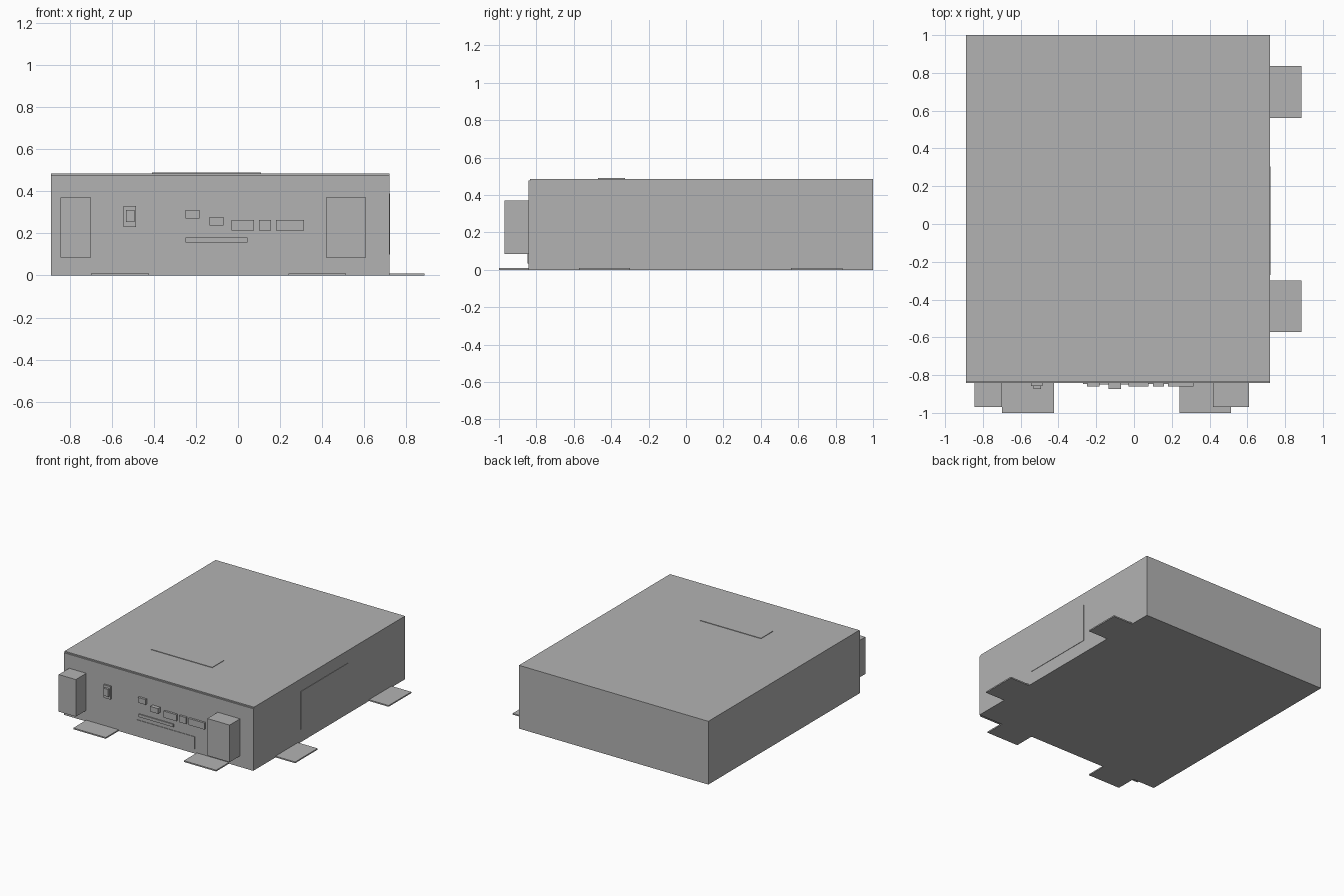
import bpy

if "Cube" in bpy.data.objects:
    bpy.data.objects.remove(bpy.data.objects["Cube"])

grey = bpy.data.materials.new("casing grey")
grey.diffuse_color = (0.45, 0.45, 0.45, 1)
grey.use_nodes = True
grey.node_tree.nodes["Principled BSDF"].inputs["Base Color"].default_value = grey.diffuse_color


def box(name, x, y, z):
    """Box spanning the given (min, max) range on each axis."""
    spans = (x, y, z)
    bpy.ops.mesh.primitive_cube_add(size=1, location=[(a + b) / 2 for a, b in spans])
    ob = bpy.context.object
    ob.name = name
    ob.scale = [b - a for a, b in spans]
    bpy.ops.object.transform_apply(location=False, rotation=False, scale=True)
    ob.data.materials.append(grey)
    return ob


FRONT = -0.843   # outer face of the front panel
SINK = -0.838    # front parts start slightly inside the panel

# Casing and front panel
box("casing", (-0.89, 0.72), (-0.834, 1.0), (0, 0.486))
box("front_panel", (-0.89, 0.72), (FRONT, -0.83), (0, 0.477))

# Thin plates on the lid, right side and front
box("lid_plate", (-0.41, 0.11), (-0.47, -0.325), (0.48, 0.49))
box("side_plate", (0.715, 0.723), (-0.27, 0.305), (0.10, 0.39))
box("front_plate", (-0.27, 0.225), (FRONT - 0.004, SINK), (0.035, 0.13))

# Front handles
box("left_handle", (-0.845, -0.70), (-0.97, SINK), (0.085, 0.37))
box("right_handle", (0.418, 0.608), (-0.97, SINK), (0.085, 0.37))

# Mounting tabs under the front and right side
for i, x in enumerate(((-0.70, -0.424), (0.24, 0.514))):
    box(f"front_tab_{i + 1}", x, (-1.0, -0.83), (0, 0.01))
for i, y in enumerate(((-0.573, -0.30), (0.562, 0.837))):
    box(f"side_tab_{i + 1}", (0.71, 0.887), y, (0, 0.01))

# Power switch, buttons, sockets and slot: x range, z range, front depth
details = {
    "switch_base": ((-0.545, -0.485), (0.23, 0.33), -0.857),
    "switch_rocker": ((-0.533, -0.492), (0.255, 0.312), -0.873),
    "upper_button": ((-0.25, -0.183), (0.272, 0.312), -0.86),
    "lower_button": ((-0.135, -0.07), (0.238, 0.278), -0.873),
    "socket_1": ((-0.03, 0.077), (0.215, 0.265), -0.859),
    "socket_2": ((0.10, 0.158), (0.215, 0.265), -0.859),
    "socket_3": ((0.18, 0.315), (0.215, 0.265), -0.859),
    "slot_strip": ((-0.25, 0.045), (0.158, 0.18), -0.851),
}
for name, (x, z, depth) in details.items():
    box(name, x, (depth, SINK), z)
